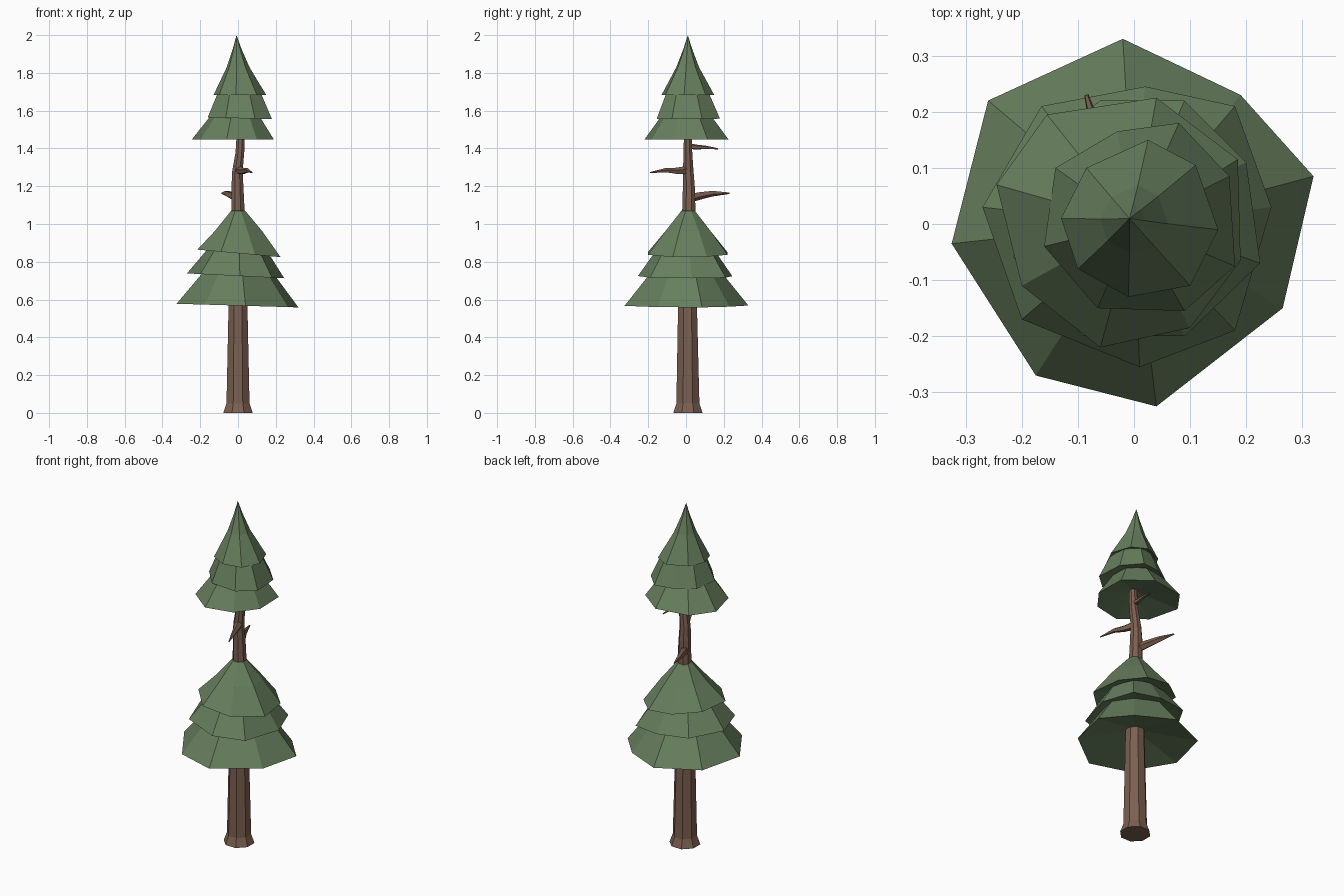
import bpy, bmesh
from math import cos, sin, tau
from mathutils import Vector

cube = bpy.data.objects.get("Cube")
if cube:
    bpy.data.objects.remove(cube, do_unlink=True)


def make_material(name, color):
    mat = bpy.data.materials.new(name)
    mat.use_nodes = True
    mat.diffuse_color = (*color, 1)
    mat.node_tree.nodes["Principled BSDF"].inputs["Base Color"].default_value = (*color, 1)
    return mat


needle_green = make_material("needle green", (0.135, 0.21, 0.11))
bark_brown = make_material("bark brown", (0.2, 0.115, 0.08))


def loft(name, rings, mat, start=None, tip=None):
    """Skin a stack of rings; close each end with a flat cap or a fan to a point."""
    bm = bmesh.new()
    loops = [[bm.verts.new(p) for p in ring] for ring in rings]
    count = len(loops[0])
    for low, high in zip(loops, loops[1:]):
        for i in range(count):
            j = (i + 1) % count
            bm.faces.new((low[i], low[j], high[j], high[i]))
    for loop, point in ((loops[0], start), (loops[-1], tip)):
        if point is None:
            bm.faces.new(loop)
        else:
            centre = bm.verts.new(point)
            for i in range(count):
                bm.faces.new((loop[i], loop[(i + 1) % count], centre))
    bmesh.ops.recalc_face_normals(bm, faces=bm.faces)
    mesh = bpy.data.meshes.new(name)
    bm.to_mesh(mesh)
    bm.free()
    mesh.materials.append(mat)
    obj = bpy.data.objects.new(name, mesh)
    bpy.context.collection.objects.link(obj)


def tube(name, path, sides, axis):
    """Bark tube along (position, radius) pairs, all rings square to one axis."""
    turn = Vector((0, 0, 1)).rotation_difference(Vector(axis))
    angles = [tau * (i + 0.5) / sides for i in range(sides)]
    rings = [[Vector(p) + turn @ Vector((r * cos(a), r * sin(a), 0)) for a in angles]
             for p, r in path]
    loft(name, rings, bark_brown)


def skirt(name, hem, z, tilt, hollow, shoulders, tip):
    """Needle tier: uneven eight-sided hem, scaled shoulder rings, hollow underside."""
    tip = Vector(tip)
    rings = [[Vector((x, y, z - tilt * x)) for x, y in hem]]
    for scale, height in shoulders:
        t = (height - z) / (tip.z - z)
        rings.append([Vector((x * scale + tip.x * t, y * scale + tip.y * t, height))
                      for x, y in hem])
    loft(name, rings, needle_green, start=(0, 0, z + hollow), tip=tip)


# Trunk with a flared foot and a slight bend
tube("trunk", [((0, 0.01, 0), 0.084), ((0, 0.01, 0.05), 0.066), ((0, 0.008, 0.57), 0.054),
               ((0, 0.015, 1.07), 0.038), ((-0.003, 0.015, 1.2), 0.034),
               ((-0.003, 0.012, 1.28), 0.03), ((0.01, 0.01, 1.38), 0.025),
               ((0.015, 0.01, 1.5), 0.022)], 8, (0, 0, 1))

# Bare branches
tube("low_branch", [((0, 0.01, 1.135), 0.026), ((-0.03, 0.07, 1.15), 0.022),
                    ((-0.06, 0.14, 1.162), 0.016), ((-0.085, 0.23, 1.163), 0.004)],
     5, (-0.4, 1, 0.1))
tube("middle_branch", [((0, 0.01, 1.285), 0.024), ((0.025, -0.05, 1.28), 0.018),
                       ((0.05, -0.11, 1.284), 0.012), ((0.075, -0.19, 1.272), 0.003)],
     5, (0.4, -1, 0))
tube("high_branch", [((0.01, 0.01, 1.412), 0.017), ((0.015, 0.06, 1.407), 0.013),
                     ((0.025, 0.11, 1.405), 0.009), ((0.03, 0.17, 1.398), 0.003)],
     5, (0.1, 1, 0))

# Lower needle tiers
skirt("lower_skirt_wide",
      [(-0.02, 0.33), (-0.26, 0.22), (-0.325, -0.035), (-0.175, -0.27),
       (0.04, -0.325), (0.265, -0.15), (0.32, 0.085), (0.19, 0.23)],
      0.568, 0.03, 0.08, [(0.58, 0.74)], (0, 0, 0.9))
skirt("lower_skirt_middle",
      [(0.02, 0.245), (-0.165, 0.21), (-0.27, 0.03), (-0.2, -0.17),
       (0.01, -0.255), (0.18, -0.19), (0.245, 0.03), (0.18, 0.21)],
      0.725, 0.05, 0.05, [(0.62, 0.86)], (0, 0, 1))
skirt("lower_skirt_top",
      [(0.09, 0.22), (-0.06, 0.22), (-0.19, 0.12), (-0.215, -0.06),
       (-0.09, -0.2), (0.09, -0.2), (0.225, -0.07), (0.2, 0.11)],
      0.845, 0.09, 0.05, [(0.56, 0.965), (0.17, 1.07)], (0, 0.01, 1.08))

# Upper needle tiers
skirt("upper_skirt_wide",
      [(0.04, 0.225), (-0.155, 0.195), (-0.245, 0.07), (-0.2, -0.11),
       (-0.06, -0.22), (0.1, -0.185), (0.19, -0.065), (0.185, 0.115)],
      1.447, 0, 0.05, [(0.6, 1.57)], (0, 0, 1.7))
skirt("upper_skirt_middle",
      [(0.08, 0.18), (-0.03, 0.165), (-0.14, 0.1), (-0.16, -0.04),
       (-0.065, -0.15), (0.09, -0.155), (0.18, -0.075), (0.17, 0.085)],
      1.56, 0.03, 0.04, [(0.68, 1.69)], (0, 0, 1.8))
skirt("crown_tip",
      [(0.025, 0.15), (-0.085, 0.1), (-0.13, 0.01), (-0.1, -0.08),
       (-0.01, -0.13), (0.1, -0.11), (0.15, -0.01), (0.11, 0.105)],
      1.682, 0, 0.04, [(0.43, 1.83), (0.17, 1.925)], (-0.008, 0.01, 2))
